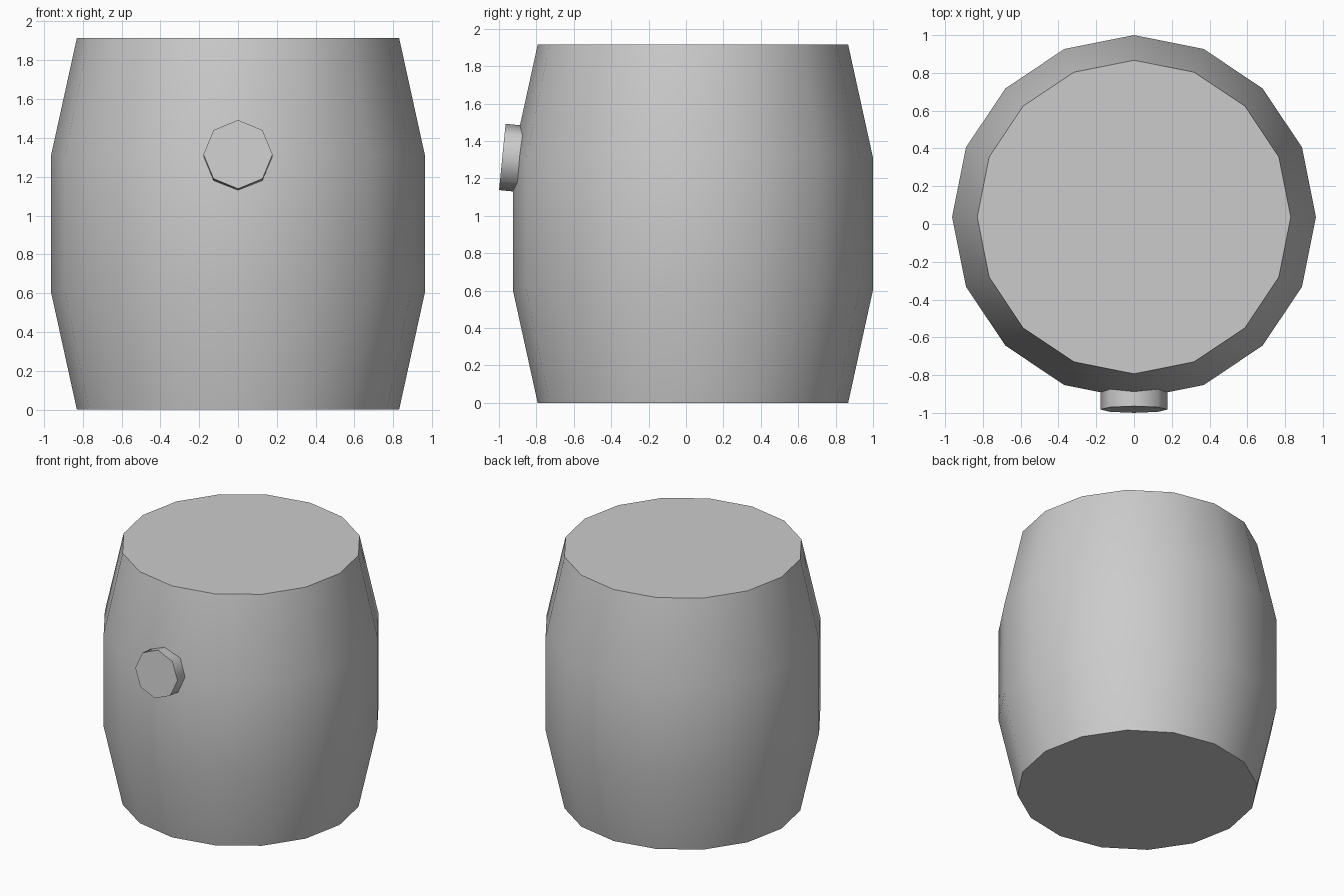
import bpy, bmesh, math
from mathutils import Matrix, Vector

cube = bpy.data.objects.get("Cube")
if cube:
    bpy.data.objects.remove(cube, do_unlink=True)

grey = bpy.data.materials.new("plain grey")
grey.use_nodes = True
colour = (0.6, 0.6, 0.6, 1)
grey.diffuse_color = colour
grey.node_tree.nodes["Principled BSDF"].inputs["Base Color"].default_value = colour


def lathe(name, profile, sides, matrix):
    """Closed solid from (radius, height) rings, first corner on +y."""
    bm = bmesh.new()
    rings = []
    for r, z in profile:
        angles = [math.pi / 2 + math.tau * i / sides for i in range(sides)]
        rings.append([bm.verts.new((r * math.cos(a), r * math.sin(a), z)) for a in angles])
    for low, high in zip(rings, rings[1:]):
        for i in range(sides):
            j = (i + 1) % sides
            bm.faces.new((low[i], low[j], high[j], high[i]))
    bm.faces.new(rings[0][::-1])
    bm.faces.new(rings[-1])
    mesh = bpy.data.meshes.new(name)
    bm.to_mesh(mesh)
    bm.free()
    mesh.materials.append(grey)
    obj = bpy.data.objects.new(name, mesh)
    obj.matrix_world = matrix
    bpy.context.collection.objects.link(obj)
    bpy.ops.object.select_all(action="DESELECT")
    obj.select_set(True)
    bpy.context.view_layer.objects.active = obj
    bpy.ops.object.shade_smooth_by_angle(angle=math.radians(60))
    return obj


# Bulging sixteen-sided barrel
lathe("barrel_body", [(0.83, 0), (0.963, 0.605), (0.963, 1.31), (0.83, 1.915)], 16,
      Matrix.Translation((0, 0.037, 0)))

# Eight-sided bung, tipped slightly upward and sunk into the front
tilt = Matrix.Rotation(math.radians(90 - 5.7), 4, "X")
lathe("bung", [(0.178, -0.13), (0.178, 0)], 8,
      Matrix.Translation((0, -0.982, 1.315)) @ tilt)
